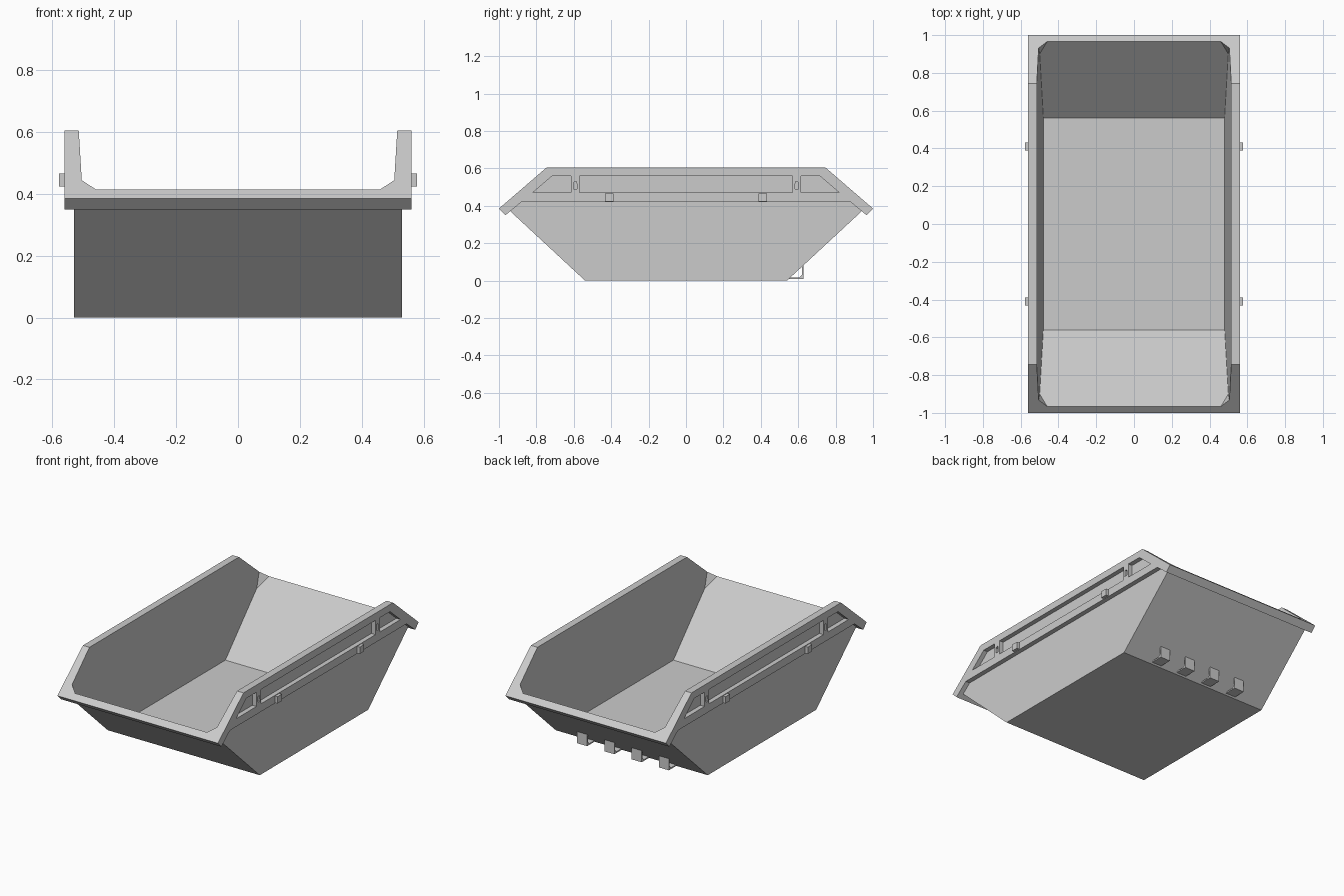
import bpy, bmesh
from mathutils import Vector

if "Cube" in bpy.data.objects:
    bpy.data.objects.remove(bpy.data.objects["Cube"])


def finish(bm, name):
    bmesh.ops.recalc_face_normals(bm, faces=bm.faces)
    me = bpy.data.meshes.new(name)
    bm.to_mesh(me)
    bm.free()
    ob = bpy.data.objects.new(name, me)
    bpy.context.collection.objects.link(ob)
    return ob


def prism(name, profile, x0, x1):
    """Extrude a (y, z) profile along x."""
    bm = bmesh.new()
    face = bm.faces.new([bm.verts.new((x0, y, z)) for y, z in profile])
    ext = bmesh.ops.extrude_face_region(bm, geom=[face])
    moved = [v for v in ext["geom"] if isinstance(v, bmesh.types.BMVert)]
    bmesh.ops.translate(bm, verts=moved, vec=(x1 - x0, 0, 0))
    return finish(bm, name)


def rect(y0, y1, z0, z1):
    return [(y0, z0), (y1, z0), (y1, z1), (y0, z1)]


def boolean(target, tool, op):
    mod = target.modifiers.new("bool", "BOOLEAN")
    mod.operation, mod.object, mod.solver = op, tool, "EXACT"
    bpy.context.view_layer.objects.active = target
    bpy.ops.object.modifier_apply(modifier=mod.name)
    bpy.data.objects.remove(tool)


def symmetric(half):
    """Complete a profile by mirroring its +y half."""
    return half + [(-y, z) for y, z in reversed(half)]


# Body and overhanging rim
skip = prism("skip_body", symmetric([(0.54, 0), (0.94, 0.371), (0.745, 0.54)]), -0.53, 0.53)
rim = prism("rim", symmetric([(0.88, 0.42), (0.965, 0.35), (1, 0.385), (0.745, 0.605)]), -0.56, 0.56)
boolean(skip, rim, "UNION")

# Tapered interior with small corner gussets
bm = bmesh.new()
floor_z, top_z = 0.035, 0.75
rise = top_z - floor_z
for hx, hy, z in ((0.48, 0.56, floor_z), (0.48 + rise * 0.061, 0.56 + rise * 1.07, top_z)):
    for sx in (-1, 1):
        for sy in (-1, 1):
            bm.verts.new((sx * hx, sy * hy, z))
bmesh.ops.convex_hull(bm, input=bm.verts)
tip, a, b = Vector((0.4995, 0.90, 0.353)), Vector((0.46, 0.965, 0.413)), Vector((0.505, 0.93, 0.44))
n = (a - tip).cross(b - tip).normalized()
if n.y < 0:
    n = -n
for sx in (-1, 1):
    for sy in (-1, 1):
        flip = Vector((sx, sy, 1))
        cut = bmesh.ops.bisect_plane(bm, geom=bm.verts[:] + bm.edges[:] + bm.faces[:],
                                     plane_co=tip * flip, plane_no=n * flip, clear_outer=True)
        edges = [e for e in cut["geom_cut"] if isinstance(e, bmesh.types.BMEdge)]
        bmesh.ops.holes_fill(bm, edges=edges)
bmesh.ops.dissolve_limit(bm, angle_limit=0.01, verts=bm.verts, edges=bm.edges)
boolean(skip, finish(bm, "interior_cutter"), "DIFFERENCE")

# Recessed panels and small slots along both rim sides
for sx in (-1, 1):
    panels = [rect(-0.57, 0.57, 0.47, 0.56)]
    for sy in (-1, 1):
        panels.append([(sy * 0.615, 0.47), (sy * 0.82, 0.47), (sy * 0.715, 0.56), (sy * 0.615, 0.56)])
        panels.append([(sy * 0.582, 0.49), (sy * 0.602, 0.49), (sy * 0.602, 0.525), (sy * 0.585, 0.53)])
    for p in panels:
        boolean(skip, prism("panel_cutter", p, sx * 0.531, sx * 0.60), "DIFFERENCE")

# Lifting blocks below the panels
for sx in (-1, 1):
    for y in (-0.41, 0.41):
        prism("lifting_block", rect(y - 0.022, y + 0.022, 0.423, 0.466), sx * 0.55, sx * 0.578)

# Row of bent-plate hooks on the back
for x in (-0.285, -0.095, 0.095, 0.285):
    prism("back_hook", [(0.545, 0.008), (0.628, 0.008), (0.628, 0.082), (0.62, 0.082),
                        (0.62, 0.03), (0.606, 0.016), (0.552, 0.016)], x - 0.035, x + 0.035)
